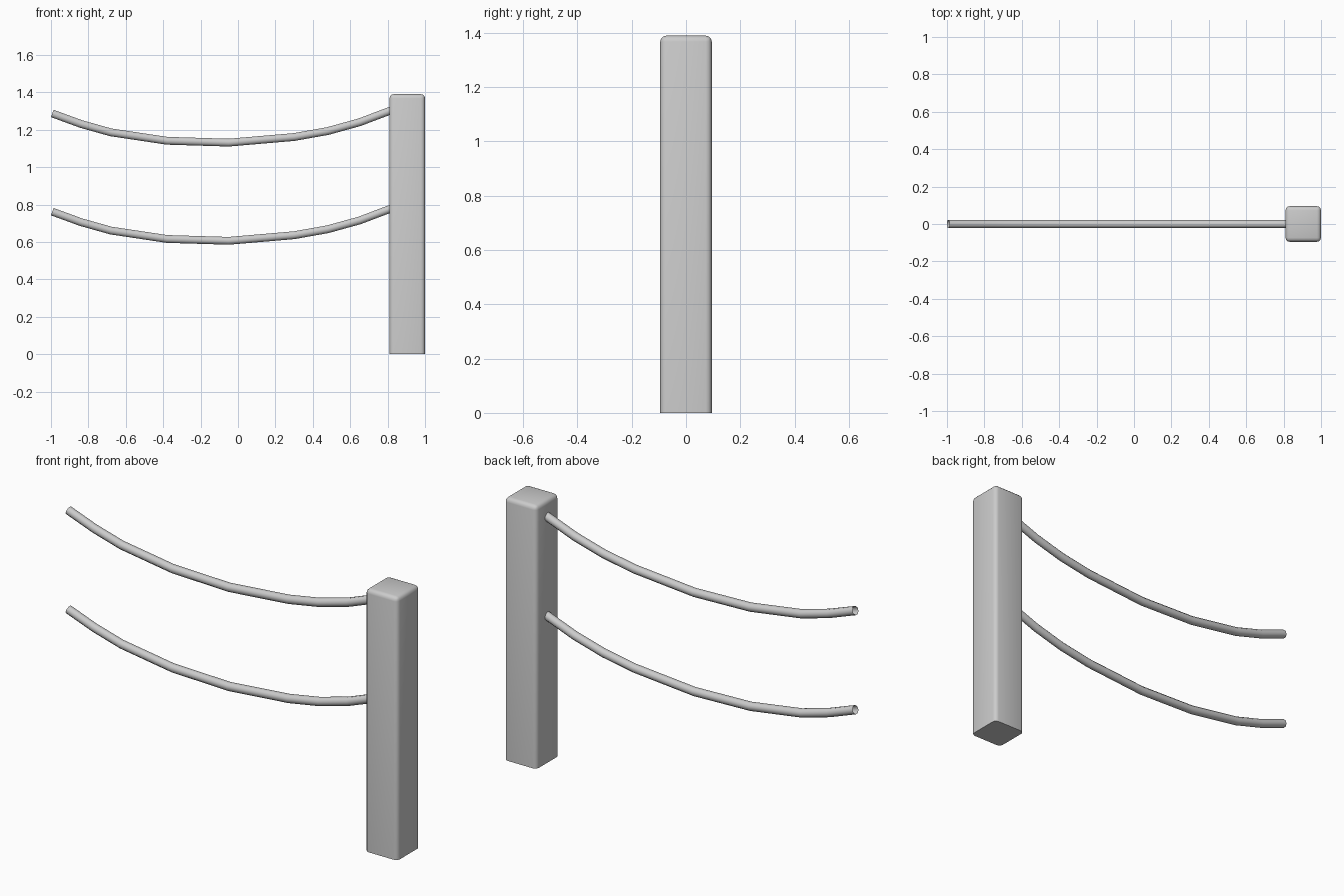
import bpy, bmesh, math
from mathutils import Vector

if "Cube" in bpy.data.objects:
    bpy.data.objects.remove(bpy.data.objects["Cube"])


def add_object(name, bm, angle):
    mesh = bpy.data.meshes.new(name)
    bm.to_mesh(mesh)
    bm.free()
    ob = bpy.data.objects.new(name, mesh)
    bpy.context.collection.objects.link(ob)
    bpy.ops.object.select_all(action='DESELECT')
    ob.select_set(True)
    bpy.context.view_layer.objects.active = ob
    bpy.ops.object.shade_smooth_by_angle(angle=math.radians(angle))
    return ob


# Square post, rounded on every edge except the base
bm = bmesh.new()
bmesh.ops.create_cube(bm, size=1)
for v in bm.verts:
    v.co = Vector((0.905 + v.co.x * 0.19, v.co.y * 0.19, (v.co.z + 0.5) * 1.39))
edges = [e for e in bm.edges if max(v.co.z for v in e.verts) > 0.5]
bmesh.ops.bevel(bm, geom=edges, offset=0.022, segments=3, profile=0.5, affect='EDGES')
add_object("post", bm, 40)

# Sagging rope: open tube swept along a path in the xz plane
PATH = [(-0.993, 1.287), (-0.84, 1.231), (-0.68, 1.186), (-0.38, 1.141), (-0.05, 1.131),
        (0.30, 1.161), (0.48, 1.193), (0.65, 1.240), (0.83, 1.308)]
SIDES, RADIUS = 8, 0.0225


def rope(name, drop):
    bm = bmesh.new()
    pts = [Vector((x, 0, z - drop)) for x, z in PATH]
    rings = []
    for i, p in enumerate(pts):
        t = (pts[min(i + 1, len(pts) - 1)] - pts[max(i - 1, 0)]).normalized()
        up = Vector((-t.z, 0, t.x))
        ring = []
        for k in range(SIDES):
            a = 2 * math.pi * (k + 0.5) / SIDES
            ring.append(bm.verts.new(p + RADIUS * (math.cos(a) * Vector((0, 1, 0)) + math.sin(a) * up)))
        rings.append(ring)
    for a, b in zip(rings, rings[1:]):
        for k in range(SIDES):
            n = (k + 1) % SIDES
            bm.faces.new((a[k], a[n], b[n], b[k]))
    bmesh.ops.recalc_face_normals(bm, faces=bm.faces)
    add_object(name, bm, 50)


rope("upper_rope", 0)
rope("lower_rope", 0.525)
